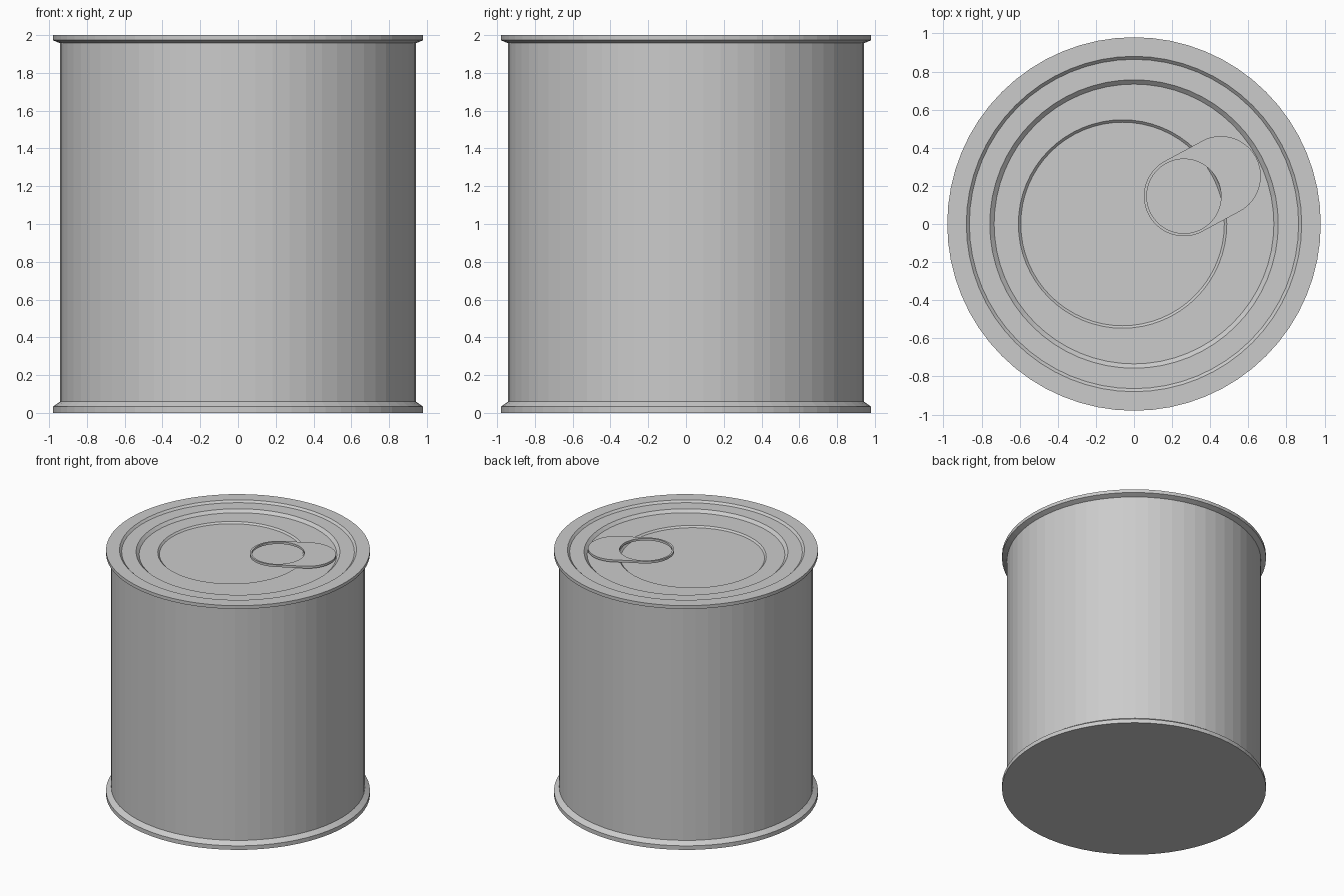
import bpy, bmesh
from math import sin, cos, pi, radians

if "Cube" in bpy.data.objects:
    bpy.data.objects.remove(bpy.data.objects["Cube"])

SIDES = 64


def finish(name, bm):
    bmesh.ops.recalc_face_normals(bm, faces=bm.faces)
    mesh = bpy.data.meshes.new(name)
    bm.to_mesh(mesh)
    bm.free()
    obj = bpy.data.objects.new(name, mesh)
    bpy.context.collection.objects.link(obj)
    return obj


def bridge(bm, a, b):
    n = len(a)
    for i in range(n):
        j = (i + 1) % n
        bm.faces.new((a[i], a[j], b[j], b[i]))


def circle(bm, cx, r, z):
    return [bm.verts.new((cx + r * cos(2 * pi * i / SIDES), r * sin(2 * pi * i / SIDES), z))
            for i in range(SIDES)]


# Can body, rims and stepped lid: (centre x, radius, height) from base to lid
profile = [
    (0, 0.98, 0), (0, 0.98, 0.033), (0, 0.942, 0.06),            # bottom rim
    (0, 0.942, 1.957), (0, 0.98, 1.973), (0, 0.98, 2.0),         # wall and top rim
    (0, 0.88, 2.0), (0, 0.864, 1.984),                           # outer lid step
    (0, 0.757, 1.984), (0, 0.734, 1.962),                        # middle lid step
    (-0.06, 0.547, 1.962), (-0.06, 0.534, 1.949),                # off-centre panel
]
bm = bmesh.new()
rings = [circle(bm, *p) for p in profile]
for a, b in zip(rings, rings[1:]):
    bridge(bm, a, b)
bm.faces.new(rings[0])
bm.faces.new(rings[-1])
finish("can", bm)

# Pull tab: rounded slot outline with a round finger hole at one end
TILT = radians(28.5)
START, LENGTH, R_OUT, R_HOLE = (0.262, 0.146), 0.22, 0.21, 0.195


def tab_loop(bm, radius, stretch, z):
    verts = []
    for end in (0, 1):
        shift = stretch * (1 - end)
        for i in range(33):
            t = -pi / 2 + end * pi + pi * i / 33
            x, y = shift + radius * cos(t), radius * sin(t)
            verts.append(bm.verts.new((START[0] + x * cos(TILT) - y * sin(TILT),
                                       START[1] + x * sin(TILT) + y * cos(TILT), z)))
    return verts


bm = bmesh.new()
low, high = 1.972, 1.99
loops = [tab_loop(bm, R_OUT, LENGTH, low), tab_loop(bm, R_OUT, LENGTH, high),
         tab_loop(bm, R_HOLE, 0, high), tab_loop(bm, R_HOLE, 0, low)]
for k in range(4):
    bridge(bm, loops[k], loops[(k + 1) % 4])
finish("pull_tab", bm)
